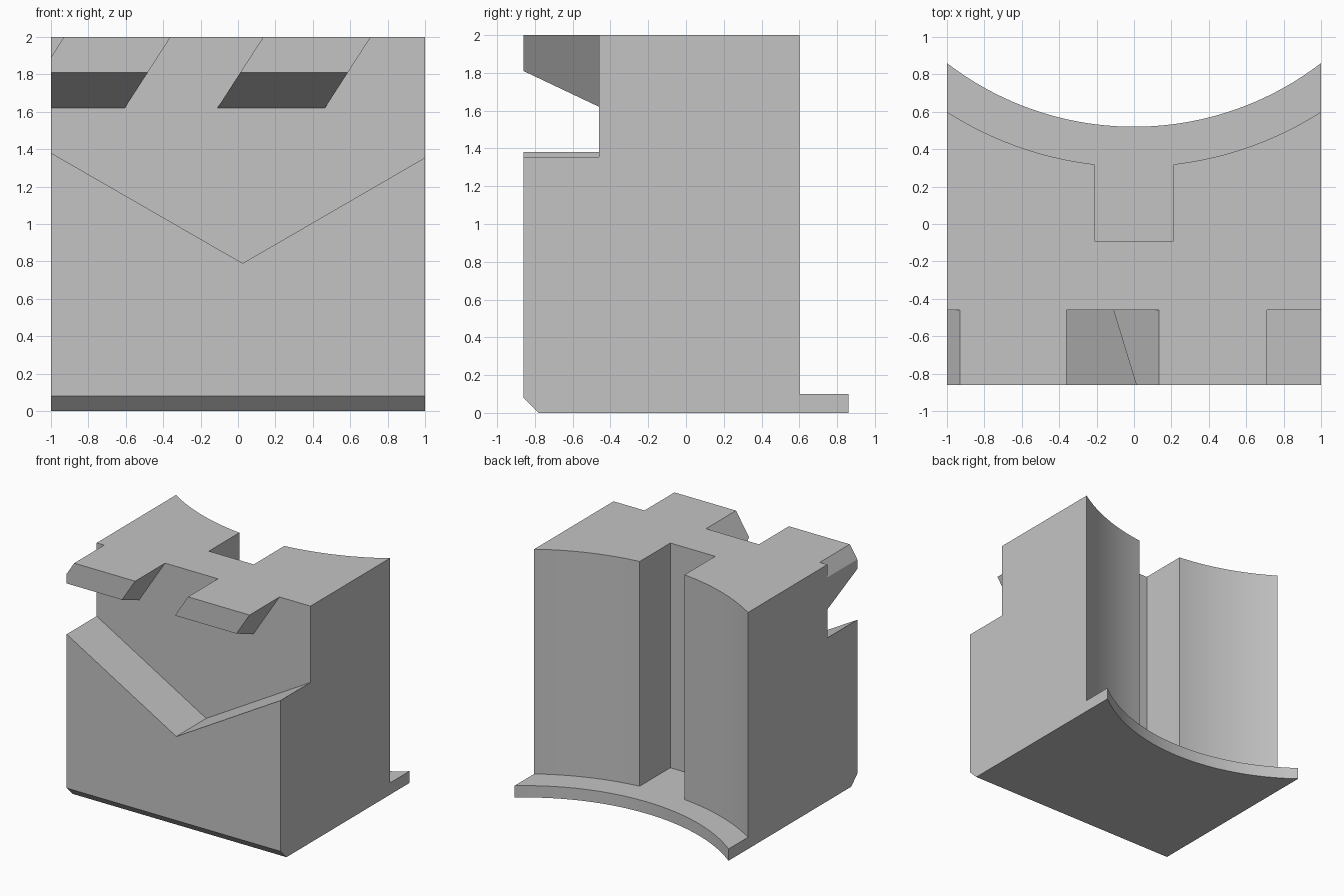
import bpy, bmesh, math
from mathutils import Vector

if "Cube" in bpy.data.objects:
    bpy.data.objects.remove(bpy.data.objects["Cube"], do_unlink=True)

CENTRE_Y = 2.16            # shared centre of both rear arcs
BASE_R, WALL_R = 1.64, 1.853
SLOT = 0.21                # half width of the rear slot
RECESS_Y = -0.46
LEAN = 0.645               # sideways lean of the teeth


def arc(radius, x0, x1, steps):
    xs = [x0 + (x1 - x0) * i / steps for i in range(steps + 1)]
    return [(x, CENTRE_Y - math.sqrt(radius ** 2 - x * x)) for x in xs]


def prism(name, profile, axis, start, end):
    """Extrude a flat profile along the axis x, y or z."""
    place = {"x": lambda a, b, t: (t, a, b),
             "y": lambda a, b, t: (a, t, b),
             "z": lambda a, b, t: (a, b, t)}[axis]
    bm = bmesh.new()
    face = bm.faces.new([bm.verts.new(place(a, b, start)) for a, b in profile])
    out = bmesh.ops.extrude_face_region(bm, geom=[face])
    shift = Vector(place(0, 0, end - start))
    bmesh.ops.translate(bm, vec=shift, verts=[
        v for v in out["geom"] if isinstance(v, bmesh.types.BMVert)])
    bmesh.ops.recalc_face_normals(bm, faces=bm.faces)
    mesh = bpy.data.meshes.new(name)
    bm.to_mesh(mesh)
    bm.free()
    obj = bpy.data.objects.new(name, mesh)
    bpy.context.collection.objects.link(obj)
    return obj


def cut(target, cutter):
    """Subtract the cutter, then discard it."""
    mod = target.modifiers.new("cut", "BOOLEAN")
    mod.operation, mod.solver, mod.object = "DIFFERENCE", "EXACT", cutter
    bpy.context.view_layer.objects.active = target
    bpy.ops.object.modifier_apply(modifier=mod.name)
    bpy.data.objects.remove(cutter, do_unlink=True)


# Full block with the curved rear edge of the base plate
block = prism("notched_block",
              [(-1, -0.86), (1, -0.86)] + arc(BASE_R, 1, -1, 40), "z", 0, 2)

# Rear wall set back above the base plate, with the central slot
rear = (arc(WALL_R, -1.1, -SLOT, 20) + [(-SLOT, -0.09), (SLOT, -0.09)]
        + arc(WALL_R, SLOT, 1.1, 20) + [(1.1, 1.3), (-1.1, 1.3)])
cut(block, prism("rear_cutter", rear, "z", 0.1, 2.2))

# Front recess above a V shaped ledge, keeping two leaning teeth
recess = prism("recess_cutter",
               [(-1.1, 1.438), (0.025, 0.79), (1.1, 1.413), (1.1, 2.2), (-1.1, 2.2)],
               "y", -0.95, RECESS_Y)
tooth_side = [(-1.0, 1.876), (-0.4, 1.592), (-0.4, 2.3), (-1.0, 2.3)]
for left, right in ((-0.93, -0.36), (0.135, 0.71)):
    tooth = prism("tooth_keeper", tooth_side, "x", left, right)
    for v in tooth.data.vertices:
        v.co.x += (v.co.z - 2) * LEAN
    cut(recess, tooth)
cut(block, recess)

# Chamfer along the lower front edge
cut(block, prism("chamfer_cutter",
                 [(-0.96, 0.18), (-0.68, -0.1), (-0.96, -0.1)], "x", -1.1, 1.1))

# Single grey finish
grey = bpy.data.materials.new("plain_grey")
grey.use_nodes = True
colour = (0.55, 0.55, 0.55, 1)
grey.diffuse_color = colour
grey.node_tree.nodes["Principled BSDF"].inputs["Base Color"].default_value = colour
block.data.materials.clear()
block.data.materials.append(grey)

bpy.ops.object.select_all(action="DESELECT")
block.select_set(True)
bpy.context.view_layer.objects.active = block
bpy.ops.object.shade_smooth_by_angle(angle=math.radians(20))
